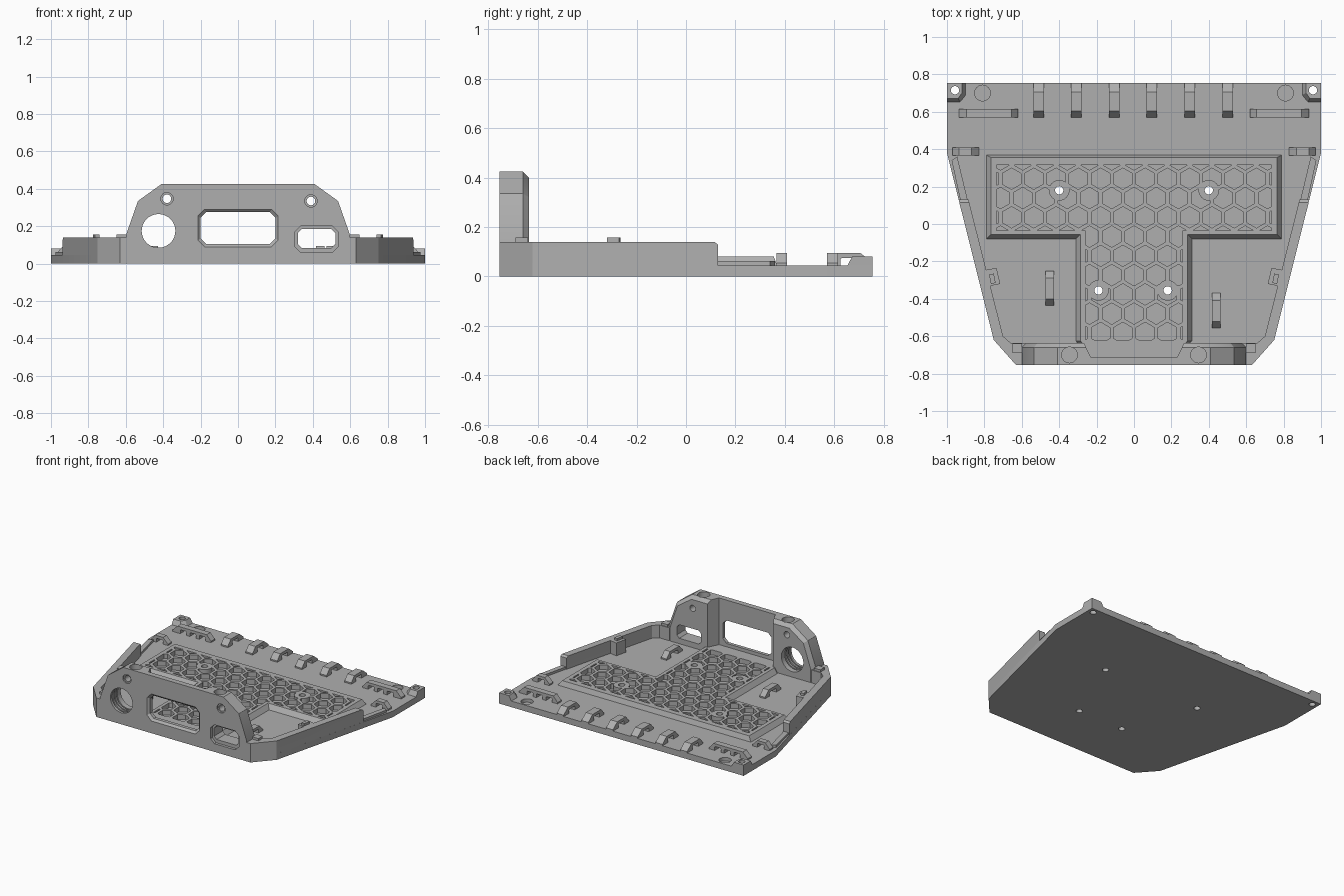
import bpy, bmesh, math
from mathutils import Vector

cube = bpy.data.objects.get("Cube")
if cube:
    bpy.data.objects.remove(cube)

grey = bpy.data.materials.new("grey_plastic")
grey.use_nodes = True
COLOR = (0.43, 0.43, 0.43, 1)
grey.diffuse_color = COLOR
grey.node_tree.nodes["Principled BSDF"].inputs["Base Color"].default_value = COLOR

FLOOR, DECK, WALL = 0.045, 0.08, 0.14
parts = []


def add_loft(bm, rings):
    """Solid skinned through closed rings with equal point counts."""
    rows = [[bm.verts.new(p) for p in ring] for ring in rings]
    n = len(rows[0])
    for a, b in zip(rows, rows[1:]):
        for i in range(n):
            bm.faces.new((a[i], a[(i + 1) % n], b[(i + 1) % n], b[i]))
    bm.faces.new(rows[0])
    bm.faces.new(rows[-1])


def loft(name, *solids):
    bm = bmesh.new()
    for rings in solids:
        add_loft(bm, rings)
    bmesh.ops.recalc_face_normals(bm, faces=bm.faces)
    mesh = bpy.data.meshes.new(name)
    bm.to_mesh(mesh)
    bm.free()
    mesh.materials.append(grey)
    obj = bpy.data.objects.new(name, mesh)
    bpy.context.collection.objects.link(obj)
    parts.append(obj)
    return obj


def ring(pts, level, axis="z"):
    """Place a 2D outline at a level along one axis."""
    place = {"x": lambda a, b: (level, a, b),
             "y": lambda a, b: (a, level, b),
             "z": lambda a, b: (a, b, level)}[axis]
    return [Vector(place(a, b)) for a, b in pts]


def prism(pts, lo, hi, axis="z", top=None):
    return [ring(pts, lo, axis), ring(top or pts, hi, axis)]


def circle(cx, cy, r, n=40, turn=0.0):
    return [(cx + r * math.cos(turn + math.tau * i / n),
             cy + r * math.sin(turn + math.tau * i / n)) for i in range(n)]


def rect(x0, x1, y0, y1, c=0.0):
    """Rectangle, with corners cut off by c if given."""
    if not c:
        return [(x0, y0), (x1, y0), (x1, y1), (x0, y1)]
    return [(x0 + c, y0), (x1 - c, y0), (x1, y0 + c), (x1, y1 - c),
            (x1 - c, y1), (x0 + c, y1), (x0, y1 - c), (x0, y0 + c)]


def cut(obj, *solids, op="DIFFERENCE"):
    """Boolean with a temporary cutter."""
    cutter = loft("cutter", *solids)
    boolean(obj, cutter, op)


def boolean(obj, cutter, op="DIFFERENCE"):
    mod = obj.modifiers.new("cut", "BOOLEAN")
    mod.object, mod.operation, mod.solver = cutter, op, "EXACT"
    bpy.context.view_layer.objects.active = obj
    bpy.ops.object.modifier_apply(modifier=mod.name)
    parts.remove(cutter)
    bpy.data.objects.remove(cutter)


def mirror(pts):
    return pts + [(-x, y) for x, y in reversed(pts)]


# Base plate with corner holes, screw holes and round pockets
base = loft("base_plate", prism(mirror([(0.63, -0.755), (0.75, -0.62), (1, 0.38), (1, 0.755)]), 0, FLOOR))
screws = [(-0.4, 0.18), (0.4, 0.18), (-0.19, -0.355), (0.18, -0.355)]
corners = [(s * 0.957, 0.715) for s in (-1, 1)]
cut(base, *[prism(circle(x, y, 0.022), -0.1, 0.2) for x, y in screws + corners])
cut(base, *[prism(circle(s * 0.81, 0.7, 0.042), 0.02, 0.2) for s in (-1, 1)])


# Raised T-shaped deck with hexagon pockets
def tee(bar, low, high, stem, front, neck):
    return mirror([(neck, front), (stem, front + 0.09), (stem, low), (bar, low), (bar, high)])


deck = loft("raised_deck", prism(tee(0.8, -0.09, 0.375, 0.32, -0.715, 0.24), 0.03, DECK,
                                 top=tee(0.765, -0.055, 0.355, 0.285, -0.715, 0.23)))
PITCH = 0.119
hexes = []
for row in range(10):
    y = 0.345 - row * PITCH * 0.866
    for col in range(-7, 8):
        x = (col + 0.5 * (row % 2)) * PITCH
        hexes.append(prism(circle(x, y, 0.057, 6, math.pi / 6), FLOOR, 0.12))
pockets = loft("pocket_cutter", *hexes)
cut(pockets, prism(mirror([(0.26, -0.62), (0.26, -0.035), (0.735, -0.035), (0.735, 0.315)]), 0, 0.2),
    op="INTERSECT")
cut(pockets, *[prism(circle(x, y, 0.055), 0, 0.2) for x, y in screws])
boolean(deck, pockets)
cut(deck, *[prism(circle(x, y, 0.022), -0.1, 0.2) for x, y in screws])

# Front panel with a chamfered back edge
face = mirror([(0.6, 0.01), (0.6, 0.15), (0.535, 0.335), (0.41, 0.425)])
inner = mirror([(0.575, 0.01), (0.575, 0.145), (0.515, 0.32), (0.4, 0.4)])
panel = loft("front_panel", [ring(face, -0.755, "y"), ring(face, -0.66, "y"), ring(inner, -0.635, "y")])
cut(panel, prism(mirror([(0.23, -0.715), (0.285, -0.6)]), DECK, 0.5))
display = rect(-0.2, 0.2, 0.105, 0.275, 0.03)
flare = rect(-0.215, 0.215, 0.09, 0.29, 0.035)
cut(panel, [ring(flare, -0.77, "y"), ring(flare, -0.755, "y"),
            ring(display, -0.74, "y"), ring(display, -0.6, "y")])
port = rect(0.32, 0.52, 0.085, 0.185, 0.02)
port_rim = rect(0.305, 0.535, 0.06, 0.2, 0.03)
cut(panel, prism(port, -0.8, -0.6, "y"))
cut(panel, prism(port_rim, -0.8, -0.735, "y"))
# Round socket with inner grooves
cut(panel, prism(circle(-0.425, 0.175, 0.09), -0.8, -0.6, "y"))
cut(panel, *[prism(circle(-0.425, 0.175, 0.1), y, y + 0.01, "y") for y in (-0.735, -0.71, -0.685)])
for x, z in ((-0.38, 0.347), (0.39, 0.335)):
    cut(panel, prism(circle(x, z, 0.023), -0.8, -0.6, "y"))
    cut(panel, prism(circle(x, z, 0.033), -0.8, -0.745, "y"))
cut(panel, *[prism(circle(s * 0.345, -0.7, 0.042), 0.38, 0.6) for s in (-1, 1)])


def bridge(name, start, end, width, axis, center, gaps, back=0.04):
    """Low tie-down bar with sloped ends and openings underneath."""
    d = 1 if end > start else -1
    profile = [(start, 0.03), (start, 0.055), (start + d * 0.035, 0.095),
               (end - d * back, 0.095), (end, 0.055), (end, 0.03)]
    bar = loft(name, prism(profile, center - width / 2, center + width / 2, axis))
    cut(bar, *[prism(rect(a, b, 0.0, 0.074, 0.005), center - 0.1, center + 0.1, axis) for a, b in gaps])


# Row of tie-downs along the back edge
for i in range(6):
    bridge("back_tie_down", 0.57, 0.755, 0.056, "x", -0.51 + i * 0.202, [(0.625, 0.69)], 0.05)
# Tie-downs on the floor
bridge("floor_tie_down", -0.435, -0.25, 0.045, "x", -0.45, [(-0.38, -0.3)])
bridge("floor_tie_down", -0.555, -0.37, 0.045, "x", 0.44, [(-0.5, -0.42)])

for s, side in ((1, "left"), (-1, "right")):
    def flip(pts):
        return [(s * x, y) for x, y in pts]

    # Tall side wall with a stepped end and wrapped front corner
    foot = [(0.937, 0.13), (0.75, -0.62), (0.63, -0.755), (0.58, -0.755),
            (0.58, -0.635), (0.66, -0.635), (0.7, -0.6), (0.885, 0.13)]
    head = [(0.934, 0.115)] + foot[1:-1] + [(0.881, 0.115)]
    loft(side + "_wall", [ring(flip(foot), 0.01), ring(flip(foot), WALL - 0.012), ring(flip(head), WALL)])
    # Low lip continuing the wall backwards
    loft(side + "_lip", prism(flip([(0.925, 0.11), (0.975, 0.34), (0.945, 0.36), (0.885, 0.11)]), 0.03, 0.062))
    # Catch beside the lip
    bridge(side + "_catch", s * 0.97, s * 0.83, 0.042, "y", 0.388, [sorted((s * 0.87, s * 0.925))])
    # Comb bar near the back corner
    holes = [sorted((s * (0.665 + k * 0.078), s * (0.715 + k * 0.078))) for k in range(3)]
    bridge(side + "_comb_bar", s * 0.62, s * 0.935, 0.045, "y", 0.592, holes)
    # Corner post with a sloped skirt and a screw hole
    post = loft(side + "_corner_post",
                prism(flip([(1, 0.755), (0.88, 0.755), (0.88, 0.68), (0.92, 0.635), (1, 0.635)]), 0.01, DECK,
                      top=flip([(1, 0.755), (0.92, 0.755), (0.92, 0.7), (0.94, 0.672), (1, 0.672)])))
    cut(post, prism(circle(s * 0.957, 0.715, 0.022), -0.1, 0.2))
    # Latch block on the side wall, with a raised nub
    loft(side + "_latch_block", prism(flip([(0.82, -0.25), (0.735, -0.235), (0.715, -0.32), (0.79, -0.335)]), 0.03, WALL))
    loft(side + "_latch_nub", prism(flip([(0.775, -0.27), (0.75, -0.265), (0.74, -0.315), (0.765, -0.32)]), 0.1, 0.157))
    loft(side + "_front_nub", prism(flip(rect(0.6, 0.65, -0.69, -0.64)), 0.1, 0.157))

# Smooth the round holes, keep all hard edges
bpy.ops.object.select_all(action="DESELECT")
for obj in parts:
    obj.select_set(True)
bpy.context.view_layer.objects.active = base
bpy.ops.object.shade_smooth_by_angle(angle=math.radians(25))
